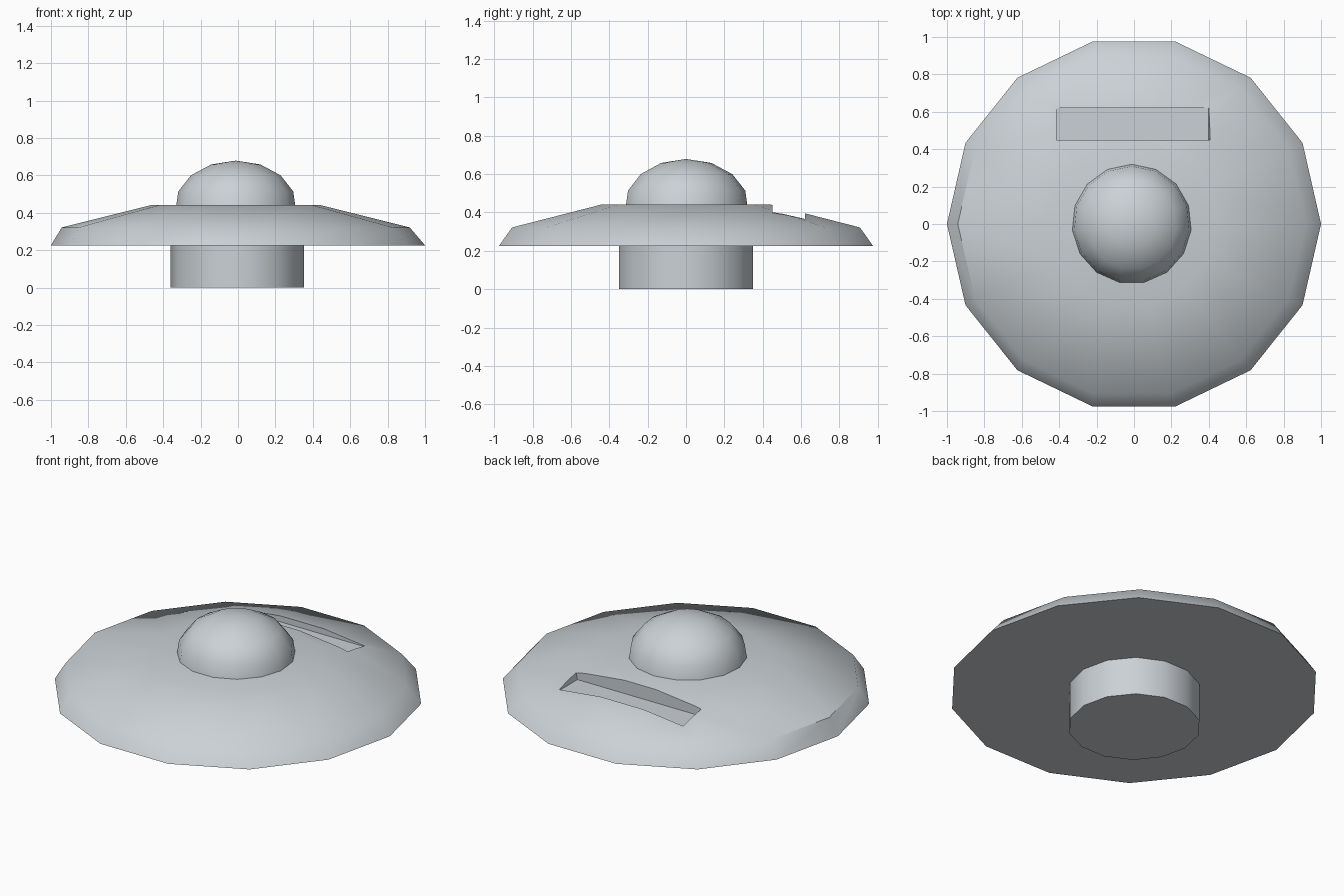
import bpy, bmesh, math

if "Cube" in bpy.data.objects:
    bpy.data.objects.remove(bpy.data.objects["Cube"])

grey = bpy.data.materials.new("pale_grey")
grey.diffuse_color = (0.60, 0.64, 0.67, 1)
grey.use_nodes = True
grey.node_tree.nodes["Principled BSDF"].inputs["Base Color"].default_value = grey.diffuse_color


def finish(bm, name):
    bmesh.ops.recalc_face_normals(bm, faces=bm.faces[:])
    mesh = bpy.data.meshes.new(name)
    bm.to_mesh(mesh)
    bm.free()
    mesh.materials.append(grey)
    obj = bpy.data.objects.new(name, mesh)
    bpy.context.collection.objects.link(obj)
    return obj


def activate(obj):
    bpy.ops.object.select_all(action='DESELECT')
    obj.select_set(True)
    bpy.context.view_layer.objects.active = obj


def smooth(obj):
    activate(obj)
    bpy.ops.object.shade_smooth_by_angle(angle=math.radians(45))


def loft(name, rings, sides, start=0.0, apex=None):
    """Join rings of (radius, z, centre x), closed by caps or an apex point."""
    bm = bmesh.new()
    loops = []
    for r, z, cx in rings:
        angles = [start + 2 * math.pi * i / sides for i in range(sides)]
        loops.append([bm.verts.new((cx + r * math.cos(a), r * math.sin(a), z)) for a in angles])
    for low, high in zip(loops, loops[1:]):
        for i in range(sides):
            j = (i + 1) % sides
            bm.faces.new((low[i], low[j], high[j], high[i]))
    bm.faces.new(loops[0][::-1])
    if apex:
        tip = bm.verts.new(apex)
        for i in range(sides):
            bm.faces.new((loops[-1][i], loops[-1][(i + 1) % sides], tip))
    else:
        bm.faces.new(loops[-1])
    return finish(bm, name)


SHIFT = -0.012  # the upper parts sit slightly off centre

# Round base
base = loft("base", [(0.357, 0, -0.003), (0.357, 0.227, -0.003)], 14)

# Wide sloping disc
disc = loft("disc", [(1.0, 0.226, 0), (0.93, 0.322, SHIFT), (0.45, 0.442, SHIFT)], 14)

# Slot cut in the rear slope, with one leaning end wall
bm = bmesh.new()
outline = [(-0.415, 0.36), (0.399, 0.36), (0.42, 0.46), (-0.415, 0.46)]
near, far = [[bm.verts.new((x, y, z)) for x, z in outline] for y in (0.45, 0.62)]
bm.faces.new(near)
bm.faces.new(far[::-1])
for i in range(4):
    j = (i + 1) % 4
    bm.faces.new((near[i], far[i], far[j], near[j]))
cutter = finish(bm, "slot_cutter")
cutter.hide_render = True
cut = disc.modifiers.new("slot", 'BOOLEAN')
cut.operation = 'DIFFERENCE'
cut.solver = 'EXACT'
cut.object = cutter
activate(disc)
bpy.ops.object.modifier_apply(modifier=cut.name)
bpy.data.objects.remove(cutter)

# Dome button on top, a flattened half sphere
rows = [math.radians(a) for a in (96, 72, 48, 24)]
dome = loft("dome", [(0.325 * math.sin(a), 0.44 + 0.239 * math.cos(a), SHIFT) for a in rows],
            15, math.pi / 2, (SHIFT, 0, 0.679))

for part in (base, disc, dome):
    smooth(part)
